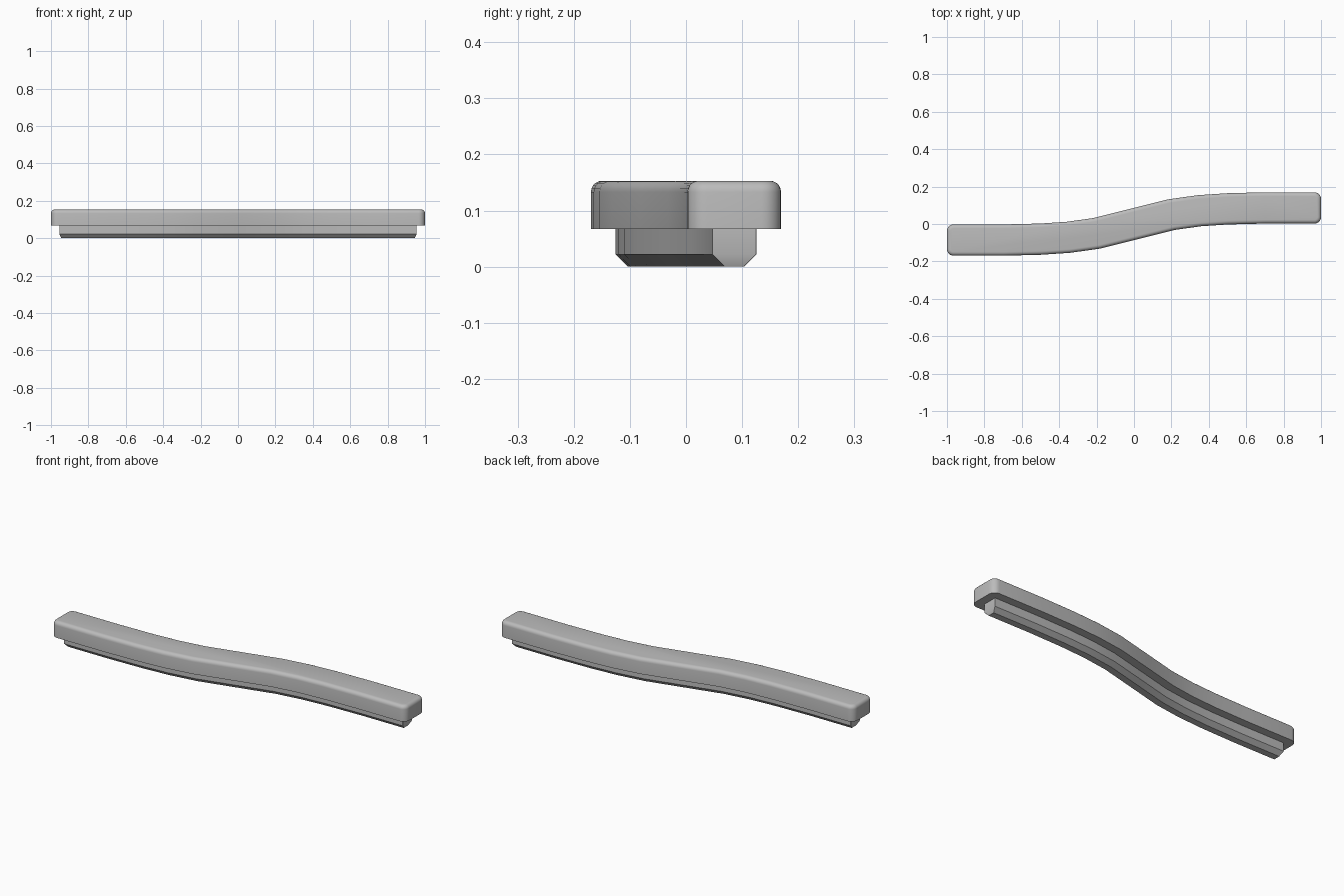
import bpy
import bmesh
from math import sin, cos, pi, radians

cube = bpy.data.objects.get("Cube")
if cube:
    bpy.data.objects.remove(cube)

grey = bpy.data.materials.new("plain grey")
grey.use_nodes = True
colour = (0.5, 0.5, 0.5, 1)
grey.diffuse_color = colour
grey.node_tree.nodes["Principled BSDF"].inputs["Base Color"].default_value = colour

# Half of the S-shaped centre line; the other half is point-symmetric
HALF = [(0.2, 0.05), (0.35, 0.071), (0.5, 0.081), (0.7, 0.086)]
PATH = [(-x, -y) for x, y in reversed(HALF)] + [(0, 0)] + HALF
END_Y = HALF[-1][1]


def side(half_width):
    """Points offset sideways from the centre line."""
    pts = []
    for i, (x, y) in enumerate(PATH):
        x0, y0 = PATH[max(i - 1, 0)]
        x1, y1 = PATH[min(i + 1, len(PATH) - 1)]
        slope = (y1 - y0) / (x1 - x0)
        k = half_width / (1 + slope * slope) ** 0.5
        pts.append((x - slope * k, y + k))
    return pts


def outline(half_len, half_width, radius, steps):
    """Closed plan outline with rounded end corners, anticlockwise."""
    def corner(sx, sy, start):
        cx = sx * (half_len - radius)
        cy = sx * END_Y + sy * (half_width - radius)
        return [(cx + radius * cos(start + pi / 2 * i / steps),
                 cy + radius * sin(start + pi / 2 * i / steps))
                for i in range(steps + 1)]
    return (side(-half_width) + corner(1, -1, -pi / 2) + corner(1, 1, 0)
            + side(half_width)[::-1] + corner(-1, 1, pi / 2) + corner(-1, -1, pi))


def loft(name, rings, steps):
    """Stack outlines given as (z, half length, half width, radius)."""
    bm = bmesh.new()
    loops = [[bm.verts.new((x, y, z)) for x, y in outline(hl, hw, r, steps)]
             for z, hl, hw, r in rings]
    for low, high in zip(loops, loops[1:]):
        n = len(low)
        for i in range(n):
            j = (i + 1) % n
            bm.faces.new((low[i], low[j], high[j], high[i]))
    bm.faces.new(loops[0][::-1])
    bm.faces.new(loops[-1])
    mesh = bpy.data.meshes.new(name)
    bm.to_mesh(mesh)
    bm.free()
    obj = bpy.data.objects.new(name, mesh)
    bpy.context.collection.objects.link(obj)
    mesh.materials.append(grey)
    bpy.ops.object.select_all(action='DESELECT')
    obj.select_set(True)
    bpy.context.view_layer.objects.active = obj
    bpy.ops.object.shade_smooth_by_angle(angle=radians(30))


# Upper bar with a rounded top rim
TOP, RIM, RADIUS, WIDTH = 0.153, 0.02, 0.035, 0.0835
upper = [(0.067, 1, WIDTH, RADIUS)]
for i in range(6):
    a = pi / 2 * i / 5
    inset = RIM * (1 - cos(a))
    upper.append((TOP - RIM + RIM * sin(a), 1 - inset, WIDTH - inset, RADIUS - inset))
loft("upper_bar", upper, 6)

# Narrow lower rail with chamfered bottom edges
loft("lower_rail", [(0, 0.945, 0.018, 0.001),
                    (0.022, 0.955, 0.0395, 0.001),
                    (0.068, 0.955, 0.0395, 0.001)], 1)
